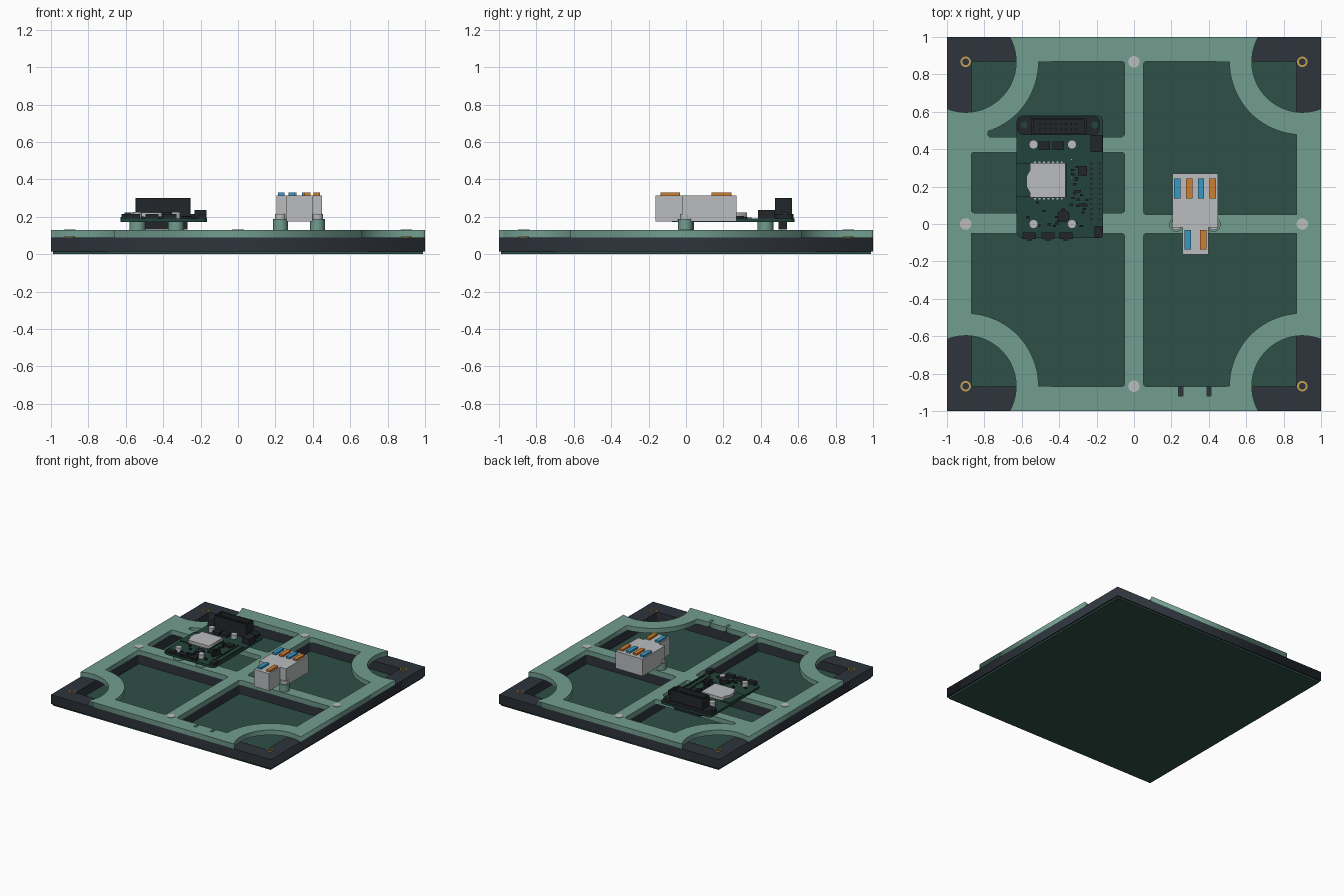
import bpy
import bmesh
import random
from math import sin, cos, pi, radians
from mathutils import Matrix

cube = bpy.data.objects.get("Cube")
if cube:
    bpy.data.objects.remove(cube, do_unlink=True)


def material(name, *rgb):
    linear = [((c / 255 + 0.055) / 1.055) ** 2.4 for c in rgb] + [1]
    mat = bpy.data.materials.new(name)
    mat.use_nodes = True
    mat.diffuse_color = linear
    mat.node_tree.nodes["Principled BSDF"].inputs["Base Color"].default_value = linear
    return mat


MINT = material("mint plastic", 114, 157, 143)
PANEL = material("panel green", 46, 80, 70)
BOARD = material("board green", 34, 68, 58)
CHARCOAL = material("charcoal plastic", 46, 52, 60)
BLACK = material("black plastic", 34, 38, 42)
GREY = material("light grey", 186, 188, 189)
BLUE = material("blue lever", 52, 152, 198)
ORANGE = material("orange lever", 208, 126, 48)
GOLD = material("brass", 194, 164, 84)


def finish(name, bm, mat, smooth=False):
    mesh = bpy.data.meshes.new(name)
    bm.to_mesh(mesh)
    bm.free()
    obj = bpy.data.objects.new(name, mesh)
    bpy.context.collection.objects.link(obj)
    mesh.materials.append(mat)
    if smooth:
        bpy.ops.object.select_all(action="DESELECT")
        obj.select_set(True)
        bpy.context.view_layer.objects.active = obj
        bpy.ops.object.shade_smooth_by_angle(angle=radians(35))
    return obj


def boxes(name, mat, *extents):
    """One object of boxes, each given as x, y and z ranges."""
    bm = bmesh.new()
    for x0, x1, y0, y1, z0, z1 in extents:
        place = Matrix.Translation(((x0 + x1) / 2, (y0 + y1) / 2, (z0 + z1) / 2))
        size = Matrix.Diagonal((x1 - x0, y1 - y0, z1 - z0, 1))
        bmesh.ops.create_cube(bm, size=1, matrix=place @ size)
    return finish(name, bm, mat)


def cylinders(name, mat, centres, radius, z0, z1):
    bm = bmesh.new()
    for x, y in centres:
        bmesh.ops.create_cone(bm, cap_ends=True, segments=24, radius1=radius, radius2=radius,
                              depth=z1 - z0, matrix=Matrix.Translation((x, y, (z0 + z1) / 2)))
    return finish(name, bm, mat, True)


def plate(name, mat, loops, z0, z1):
    """Extruded flat outline; inner loops become holes."""
    curve = bpy.data.curves.new(name, "CURVE")
    curve.dimensions = "2D"
    curve.fill_mode = "BOTH"
    curve.extrude = (z1 - z0) / 2
    for loop in loops:
        spline = curve.splines.new("POLY")
        spline.points.add(len(loop) - 1)
        for point, (x, y) in zip(spline.points, loop):
            point.co = (x, y, 0, 1)
        spline.use_cyclic_u = True
    obj = bpy.data.objects.new(name, curve)
    obj.location.z = (z0 + z1) / 2
    bpy.context.collection.objects.link(obj)
    curve.materials.append(mat)
    bpy.ops.object.select_all(action="DESELECT")
    obj.select_set(True)
    bpy.context.view_layer.objects.active = obj
    bpy.ops.object.convert(target="MESH")
    return obj


def arc(cx, cy, r, start, end, steps=24):
    angles = [radians(start + (end - start) * i / steps) for i in range(steps + 1)]
    return [(cx + r * cos(a), cy + r * sin(a)) for a in angles]


def circle(cx, cy, r):
    return arc(cx, cy, r, 0, 350, 35)


def rounded(x0, x1, y0, y1, r):
    return (arc(x1 - r, y1 - r, r, 0, 90, 5) + arc(x0 + r, y1 - r, r, 90, 180, 5)
            + arc(x0 + r, y0 + r, r, 180, 270, 5) + arc(x1 - r, y0 + r, r, 270, 360, 5))


def flip(points, sx, sy):
    return [(x * sx, y * sy) for x, y in points]


# Panel board and dark frame with cross ribs
HOLE_X, HOLE_Y, INNER, RIB = 0.9, 0.867, 0.87, 0.05
QUADS = [(1, 1), (-1, 1), (-1, -1), (1, -1)]
square = [(1, 1), (-1, 1), (-1, -1), (1, -1)]
boxes("panel_board", PANEL, (-0.99, 0.99, -0.99, 0.99, 0, 0.016))
openings = [flip(rounded(RIB, 0.868, RIB, 0.868, 0.01), *q) for q in QUADS]
plate("panel_frame", CHARCOAL, [square] + openings, 0.014, 0.09)

# Mint mounting plate: scooped corners, one window per quarter
corner = arc(HOLE_X, HOLE_Y, 0.27, 292, 151)
corner[0] = (1, 0.617)
corner[-1] = (0.664, 1)
outline = []
for sx, sy in QUADS:
    side = flip(corner, sx, sy)
    outline += side if sx * sy > 0 else side[::-1]


def window(notches=()):
    points = arc(HOLE_X, HOLE_Y, 0.39, 265.6, 180)
    for x in sorted(notches, reverse=True):
        points += [(x + 0.011, INNER), (x + 0.011, 0.92), (x - 0.011, 0.92), (x - 0.011, INNER)]
    return (points + arc(RIB + 0.02, INNER - 0.02, 0.02, 90, 180, 5)
            + arc(RIB + 0.02, RIB + 0.02, 0.02, 180, 270, 5) + [(INNER, RIB)])


small_window = flip(rounded(RIB, INNER, RIB + 0.01, 0.383, 0.015), -1, 1)
tip_window = flip(arc(HOLE_X, HOLE_Y, 0.39, 252, 180)
                  + arc(RIB + 0.02, INNER - 0.02, 0.02, 90, 180, 5)
                  + arc(RIB + 0.02, 0.485, 0.02, 180, 270, 5)
                  + arc(0.765, 0.482, 0.017, 270, 400, 6), -1, 1)
plate("mounting_plate", MINT,
      [outline, window(), flip(window(), -1, -1), flip(window((0.25, 0.4)), 1, -1),
       small_window, tip_window], 0.09, 0.13)

# Brass inserts in the corners and plate screws on the axes
for sx, sy in QUADS:
    x, y = HOLE_X * sx, HOLE_Y * sy
    plate("brass_insert", GOLD, [circle(x, y, 0.028), circle(x, y, 0.018)], 0.088, 0.095)
cylinders("plate_screws", GREY, [(0, HOLE_Y), (0, -HOLE_Y), (HOLE_X, 0), (-HOLE_X, 0)],
          0.031, 0.12, 0.133)

# Controller board on four standoffs
POSTS = [(x, y) for x in (-0.537, -0.332) for y in (0.0, 0.425)]
cylinders("board_standoffs", MINT, POSTS, 0.042, 0.128, 0.172)
cylinders("board_screws", GREY, POSTS, 0.024, 0.185, 0.225)
plate("controller_board", BOARD, [rounded(-0.628, -0.166, -0.075, 0.58, 0.03)], 0.172, 0.19)

# Ribbon header: flange, hollow shroud, pins above and below
plate("header_flange", BLACK, [rounded(-0.622, -0.185, 0.475, 0.575, 0.03)], 0.19, 0.215)
cylinders("header_ears", BOARD, [(-0.587, 0.53), (-0.21, 0.53)], 0.019, 0.2, 0.222)
plate("header_shroud", BLACK, [rounded(-0.548, -0.255, 0.475, 0.567, 0.004),
                               rounded(-0.538, -0.265, 0.487, 0.556, 0.004)], 0.2, 0.3)
pins = [(-0.5 + 0.027 * i, 0.505 + 0.03 * j) for i in range(8) for j in range(2)]
boxes("header_pins", CHARCOAL,
      *[(x - 0.005, x + 0.005, y - 0.005, y + 0.005, 0.21, 0.28) for x, y in pins])
boxes("header_socket", BLACK, (-0.505, -0.27, 0.495, 0.54, 0.132, 0.172))

# Radio module with a notched grey can
boxes("module_base", BOARD, (-0.628, -0.36, 0.145, 0.325, 0.19, 0.2))
plate("module_can", GREY, [[(-0.365, 0.142), (-0.365, 0.325), (-0.555, 0.325), (-0.555, 0.29),
                            (-0.575, 0.255), (-0.575, 0.2), (-0.555, 0.165), (-0.555, 0.142)]],
      0.2, 0.222)
boxes("module_pads", GREY,
      *[(x, x + 0.01, y, y + 0.008, 0.19, 0.198) for x in [-0.535 + 0.024 * i for i in range(7)]
        for y in (0.132, 0.327)])

# Chips, terminal, buzzer, buttons and edge pins
boxes("chips", BLACK, (-0.51, -0.45, 0.395, 0.44, 0.19, 0.212),
      (-0.435, -0.375, 0.395, 0.44, 0.19, 0.212), (-0.3, -0.25, 0.26, 0.31, 0.19, 0.205))
boxes("terminal", BLACK, (-0.232, -0.168, 0.385, 0.475, 0.19, 0.237),
      (-0.21, -0.168, -0.072, -0.01, 0.19, 0.215))
cylinders("buzzer", BLACK, [(-0.377, 0.043)], 0.033, 0.19, 0.225)
for x in (-0.56, -0.46, -0.365):
    boxes("button", BLACK, (x - 0.035, x + 0.035, -0.08, -0.045, 0.19, 0.215),
          (x - 0.015, x + 0.015, -0.088, -0.08, 0.194, 0.21))
boxes("edge_pins", BLACK,
      *[(x, x + 0.012, 0.02 + 0.027 * i, 0.032 + 0.027 * i, 0.19, 0.196)
        for i in range(12) for x in (-0.235, -0.19)])
random.seed(4)
specks = [(random.uniform(-0.6, -0.25), random.uniform(-0.03, 0.12)) for _ in range(22)]
specks += [(random.uniform(-0.34, -0.26), random.uniform(0.06, 0.38)) for _ in range(16)]
boxes("small_parts", BLACK,
      *[(x, x + 0.018, y, y + 0.012, 0.188, 0.202) for x, y in specks])
boxes("bright_parts", GREY, (-0.34, -0.33, 0.245, 0.255, 0.19, 0.2),
      (-0.34, -0.33, 0.34, 0.35, 0.19, 0.2))

# Power splitter: wide rear connector, narrow front one, lever rows
boxes("splitter_body", GREY, (0.205, 0.45, -0.02, 0.27, 0.175, 0.315))
boxes("splitter_front", GREY, (0.26, 0.398, -0.163, -0.02, 0.175, 0.315))
for i in range(4):
    x = 0.215 + 0.063 * i
    boxes("rear_lever", (BLUE, ORANGE)[i % 2], (x, x + 0.034, 0.137, 0.242, 0.312, 0.33))
for x, mat in ((0.27, BLUE), (0.354, ORANGE)):
    boxes("front_lever", mat, (x, x + 0.034, -0.137, -0.033, 0.312, 0.33))

# Splitter posts
FEET = [(0.227, -0.003), (0.425, -0.003)]
cylinders("splitter_posts", MINT, FEET, 0.039, 0.128, 0.188)
cylinders("splitter_screws", GREY, FEET, 0.029, 0.188, 0.215)
